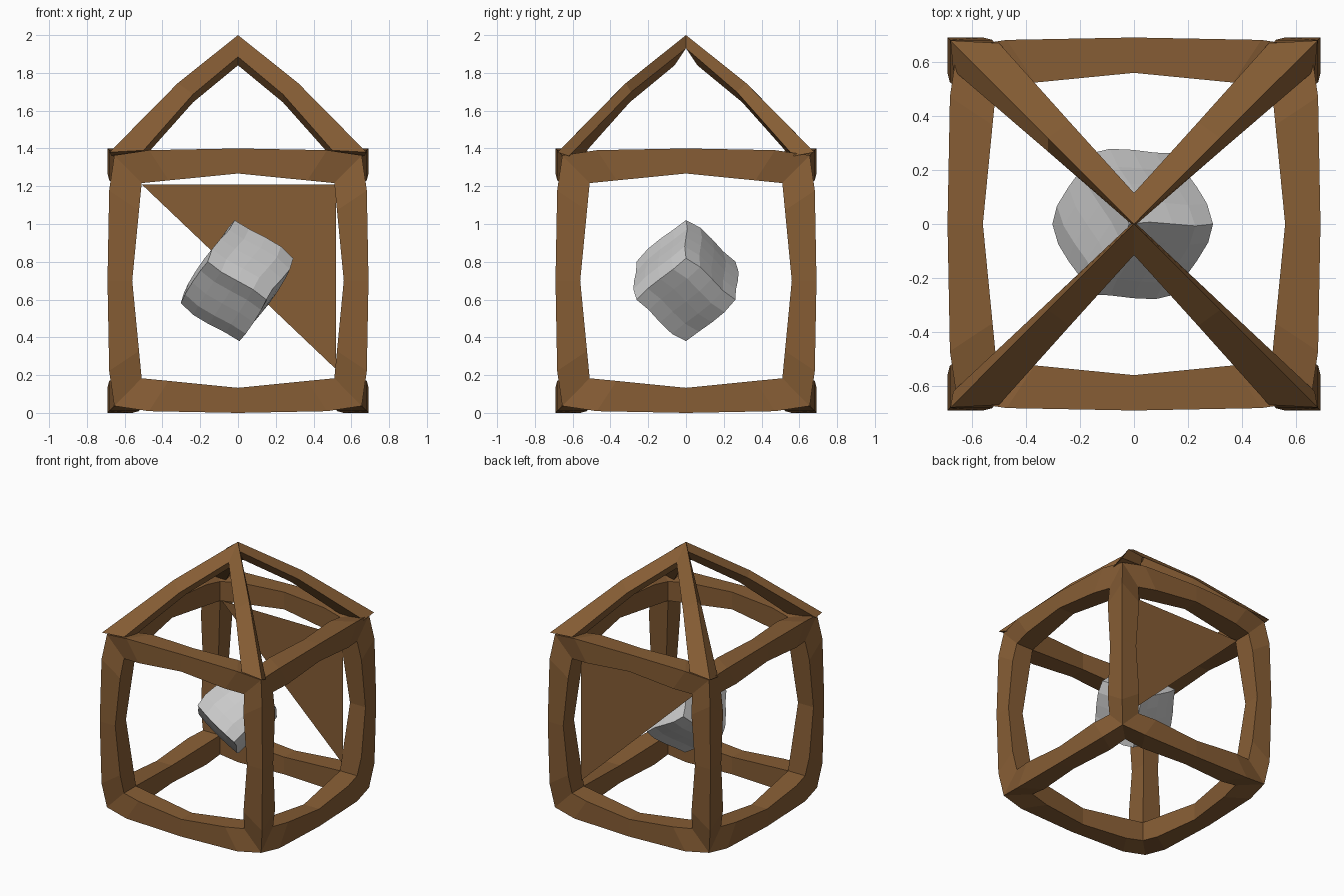
import bpy, bmesh, math
from mathutils import Matrix, Vector

if "Cube" in bpy.data.objects:
    bpy.data.objects.remove(bpy.data.objects["Cube"])

wood = bpy.data.materials.new("wood")
wood.diffuse_color = (0.24, 0.11, 0.035, 1)
wood.use_nodes = True
wood.node_tree.nodes["Principled BSDF"].inputs["Base Color"].default_value = wood.diffuse_color


def finish(name, bm, mat=None):
    bmesh.ops.remove_doubles(bm, verts=bm.verts, dist=0.0005)
    bmesh.ops.recalc_face_normals(bm, faces=bm.faces)
    me = bpy.data.meshes.new(name)
    bm.to_mesh(me)
    bm.free()
    ob = bpy.data.objects.new(name, me)
    bpy.context.collection.objects.link(ob)
    if mat:
        me.materials.append(mat)
    return ob


def loft(bm, rings, caps=False):
    """Skin a list of closed rings of points."""
    rows = [[bm.verts.new(p) for p in r] for r in rings]
    n = len(rows[0])
    for a, b in zip(rows, rows[1:]):
        for i in range(n):
            j = (i + 1) % n
            bm.faces.new((a[i], a[j], b[j], b[i]))
    if caps:
        bm.faces.new(rows[0])
        bm.faces.new(rows[-1])


# Box frame: twelve mitred bars that bow outward in the middle
OUT, INN, MID = 0.655, 0.51, 0.70
STATIONS = [(-1, 0, 0), (-0.72, 0.027, 0.014), (0, 0.036, 0.05),
            (0.72, 0.027, 0.014), (1, 0, 0)]
bm = bmesh.new()
for axis in range(3):
    for su in (-1, 1):
        for sv in (-1, 1):
            rings = []
            for t, bow_out, bow_in in STATIONS:
                o, i = OUT + bow_out, INN + bow_in
                ring = []
                for u, v, length in ((o, o, OUT), (o, i, INN), (i, i, INN), (i, o, INN)):
                    p = [0, 0, 0]
                    p[axis] = t * length
                    p[(axis + 1) % 3] = su * u
                    p[(axis + 2) % 3] = sv * v
                    ring.append((p[0], p[1], MID + p[2] * 0.70 / 0.691))
                rings.append(ring)
            loft(bm, rings)
finish("box_frame", bm, wood)

# Roof bars: four tapering bars from the top corners to the apex
bm = bmesh.new()
for sx in (-1, 1):
    for sy in (-1, 1):
        side = 0.57 if sy > 0 else 0.62
        base = [(0.68, 0.68, 1.38), (0.50, 0.67, 1.39), (0.50, 0.56, 1.35), (0.67, side, 1.36)]
        top = [(0, 0, 2.0), (0, 0.115, 1.885), (0, 0.06, 1.84), (0.01, 0, 1.93)]
        rings = []
        for t, bow in ((0, 0), (0.55, 0.025), (1, 0)):
            ring = []
            for a, b in zip(base, top):
                p = Vector(a).lerp(Vector(b), t) + Vector((bow * 0.5, bow * 0.5, bow))
                ring.append((sx * p.x, sy * p.y, p.z))
            rings.append(ring)
        loft(bm, rings, caps=True)
finish("roof_bars", bm, wood)

# Triangular panel in the back opening
bm = bmesh.new()
bm.faces.new([bm.verts.new(p) for p in
              ((-0.51, 0.53, 1.21), (0.52, 0.53, 1.21), (0.52, 0.53, 0.23))])
finish("back_panel", bm, wood)

# Floating stone: a faceted cube balanced on a tilted edge
bm = bmesh.new()
bmesh.ops.create_cube(bm, size=0.37)
bmesh.ops.subdivide_edges(bm, edges=bm.edges[:], cuts=3, use_grid_fill=True)
for v in bm.verts:
    c = v.co / 0.185
    swell = 1 + 0.10 * (3 - c.length_squared) / 2
    wave = Vector((math.sin(math.pi * c.y), math.sin(math.pi * c.z), math.sin(math.pi * c.x)))
    v.co = v.co * swell + wave * 0.010
turn = Matrix.Rotation(math.radians(33), 4, 'Y') @ Matrix.Rotation(math.radians(45), 4, 'X')
bm.transform(Matrix.Translation((-0.005, 0, 0.70)) @ turn)
finish("stone", bm)
